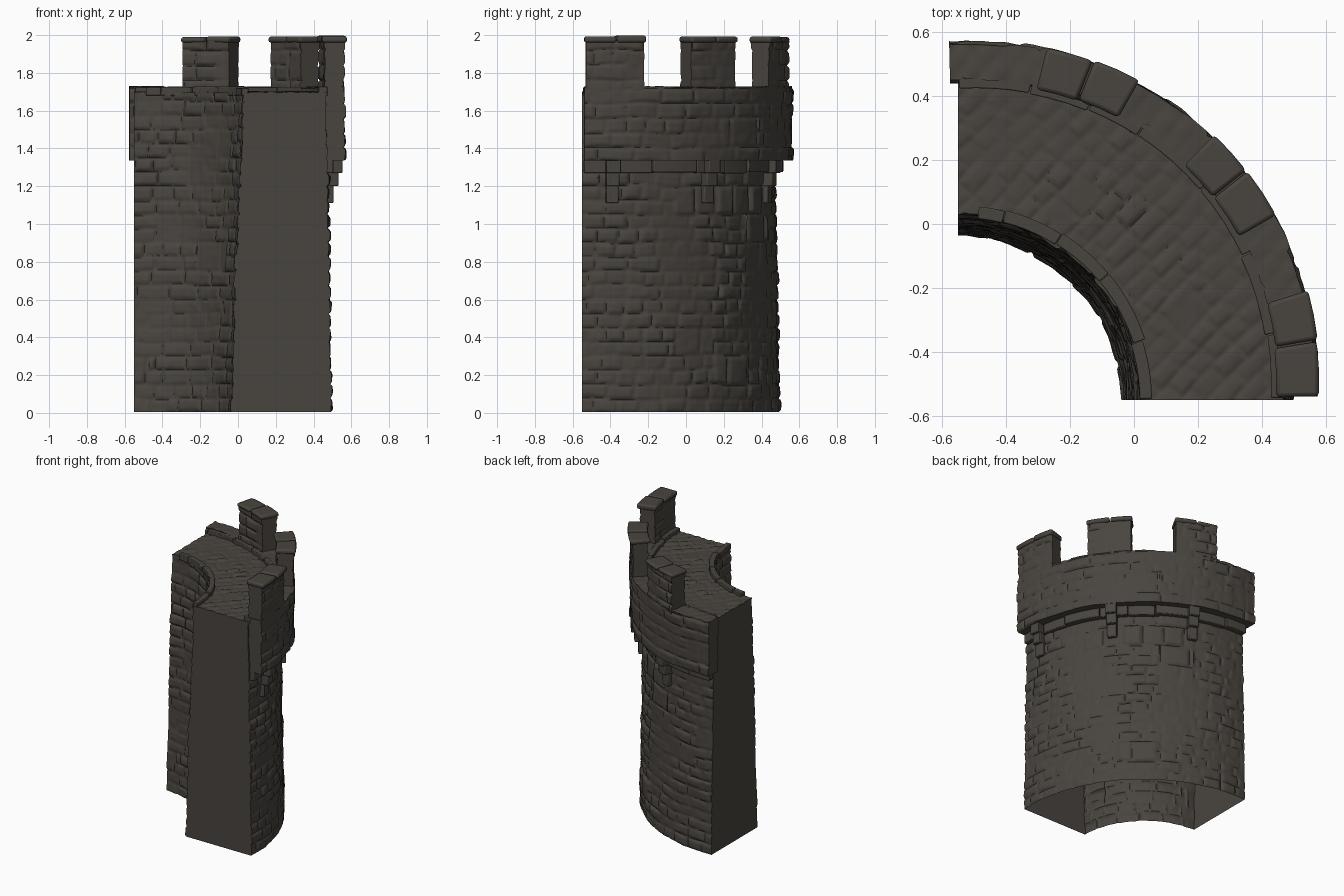
import bpy, bmesh, math, random
from mathutils import Vector, noise

if "Cube" in bpy.data.objects:
    bpy.data.objects.remove(bpy.data.objects["Cube"])

random.seed(4)
CX, CY = -0.55, -0.55          # centre of the quarter ring

stone = bpy.data.materials.new("dark stone")
stone.diffuse_color = (0.066, 0.058, 0.049, 1)
stone.use_nodes = True
stone.node_tree.nodes["Principled BSDF"].inputs["Base Color"].default_value = stone.diffuse_color


def rnd(a, b, c):
    """Repeatable pseudo random number 0..1 for one stone."""
    x = math.sin(a * 127.1 + b * 311.7 + c * 74.7) * 43758.5453
    return x - math.floor(x)


def relief(u, v, seed, bw, bh, amp):
    """Height of worn, uneven masonry at surface position u, v."""
    du, dv = u, v
    v += 0.014 * noise.noise(Vector((du * 5, dv * 5, seed)))
    u += 0.012 * noise.noise(Vector((du * 6, dv * 6, seed + 9)))
    # some patches use stones two courses high
    if rnd(math.floor(u / (bw * 1.9)), math.floor(v / (bh * 2)), seed + 2) < 0.2:
        bh, bw, seed = bh * 2, bw * 1.3, seed + 0.5
    row = math.floor(v / bh)
    f = v / bh - row
    w = bw * (0.75 + 0.7 * rnd(row, 3, seed))
    q = u / w + 5 * rnd(row, 8, seed)
    col = math.floor(q)
    g = q - col
    edge = min(min(f, 1 - f) * bh, min(g, 1 - g) * w)
    e = min(1, edge / 0.02)
    e = e * (2 - e)
    tilt = (rnd(col, row, seed + 5) - 0.5) * (g - 0.5) + (rnd(col, row, seed + 6) - 0.5) * (f - 0.5)
    worn = 0.7 + 0.8 * noise.noise(Vector((du * 3, dv * 3, seed + 3)))
    h = e * (0.4 + 0.6 * rnd(col, row, seed) + 0.6 * tilt) * worn - 0.4
    return amp * (h + 0.15 * noise.noise(Vector((du * 22, dv * 22, seed))))


def curved_block(name, rin, rout, a0, a1, z0, z1, n, bw=0.13, bh=0.075,
                 amp=0.02, top_amp=0.0, seed=1.0, bottom=True):
    """Ring sector; rin / rout are (bottom, top) radii, n = cells (radial, angle, height)."""
    a0, a1 = math.radians(a0), math.radians(a1)

    def point(i, j, k):
        s, t, h = i / n[0], j / n[1], k / n[2]
        a, z = a0 + (a1 - a0) * t, z0 + (z1 - z0) * h
        ri = rin[0] + (rin[1] - rin[0]) * h
        ro = rout[0] + (rout[1] - rout[0]) * h
        if amp:
            ri -= relief(a * ri, z, seed + 20, bw, bh, amp)
            ro += relief(a * ro, z, seed, bw, bh, amp)
        r = ri + (ro - ri) * s
        # the outer curve bulges a little towards the middle
        r += 0.027 * max(0, math.sin(2 * a)) * min(1, max(0, (r - 0.6) / 0.38))
        x, y = r * math.cos(a), r * math.sin(a)
        if top_amp and k == n[2]:
            z += relief((x + y) * 0.7 + 3, (y - x) * 0.7 + 3, seed + 40, 0.09, 0.06, top_amp)
        return (CX + x, CY + y, z)

    bm = bmesh.new()
    cache = {}

    def vert(*ijk):
        if ijk not in cache:
            cache[ijk] = bm.verts.new(point(*ijk))
        return cache[ijk]

    for axis in range(3):
        b, c = (axis + 1) % 3, (axis + 2) % 3
        for side in (0, n[axis]):
            if axis == 2 and side == 0 and not bottom:
                continue
            for p in range(n[b]):
                for q in range(n[c]):
                    loop = []
                    for dp, dq in ((0, 0), (1, 0), (1, 1), (0, 1)):
                        key = [0, 0, 0]
                        key[axis], key[b], key[c] = side, p + dp, q + dq
                        loop.append(vert(*key))
                    bm.faces.new(loop if side else loop[::-1])
    me = bpy.data.meshes.new(name)
    bm.to_mesh(me)
    bm.free()
    me.materials.append(stone)
    ob = bpy.data.objects.new(name, me)
    bpy.context.collection.objects.link(ob)
    bpy.ops.object.select_all(action='DESELECT')
    ob.select_set(True)
    bpy.context.view_layer.objects.active = ob
    bpy.ops.object.shade_smooth_by_angle(angle=math.radians(50))
    return ob


def slab(name, r0, r1, a0, a1, z0, z1, edge=0.006):
    """Smooth single stone with worn edges following the curve."""
    n = max(2, int((a1 - a0) / 3))
    ob = curved_block(name, (r0, r0), (r1, r1), a0, a1, z0, z1, (1, n, 1), amp=0)
    m = ob.modifiers.new("worn edges", 'BEVEL')
    m.width, m.segments, m.limit_method = edge, 2, 'ANGLE'
    m.angle_limit = math.radians(50)


# main curved wall with cobbled walkway on top, hollow and open below
curved_block("wall_body", (0.512, 0.578), (1.045, 1.018), 0, 90, 0.005, 1.699,
             (56, 140, 160), amp=0.02, top_amp=0.012, seed=2, bottom=False)

# overhanging parapet
curved_block("parapet", (1.0, 1.0), (1.112, 1.115), 0.6, 91.4, 1.335, 1.727,
             (6, 150, 44), bw=0.14, bh=0.078, amp=0.019, top_amp=0.008, seed=5)

# string course under the parapet, in separate stones
a = 0.6
while a < 89:
    end = min(90, a + random.uniform(9, 14))
    if end > 85:
        end = 90
    slab("string_course", 1.0, 1.06 + random.uniform(-0.008, 0.008), a, end - 0.2,
         1.27 + random.uniform(-0.004, 0.006), 1.34)
    a = end

# stepped corbels
for mid in (8.7, 38.5, 67.6):
    for z0, z1, r, half in ((1.27, 1.36, 1.105, 1.95), (1.2, 1.275, 1.083, 1.85), (1.11, 1.205, 1.057, 1.75)):
        slab("corbel", 1.0, r, mid - half, mid + half, z0, z1)

# walkway edging slabs, outer and inner
for name, r0, r1, cuts in (("outer_edging", 0.973, 1.02, (0.4, 12, 27, 41, 56, 66, 77, 90)),
                           ("inner_edging", 0.572, 0.61, (0.4, 18, 40, 58, 76, 84))):
    for a0, a1 in zip(cuts, cuts[1:]):
        d = random.uniform(-0.005, 0.005)
        slab(name, r0 + d, r1 + d, a0, a1 - 0.25, 1.68, 1.724 + d * 0.8, 0.004)

# merlons, each capped by two stones
for k, (a0, a1) in enumerate(((1.0, 17.0), (30.6, 45.6), (60.8, 75.4))):
    curved_block("merlon", (1.004, 1.004), (1.112, 1.112), a0, a1, 1.70, 1.968,
                 (12, 28, 36), bw=0.12, bh=0.08, amp=0.018, seed=11 + k)
    m = (a0 + a1) / 2 + random.uniform(-0.5, 0.5)
    for b0, b1 in ((a0 - 0.4, m - 0.15), (m + 0.15, a1 + 0.4)):
        d = random.uniform(-0.006, 0.006)
        slab("merlon_cap", 0.992 + d, 1.126 + d, b0, b1, 1.96, 1.993 + d, 0.012)
